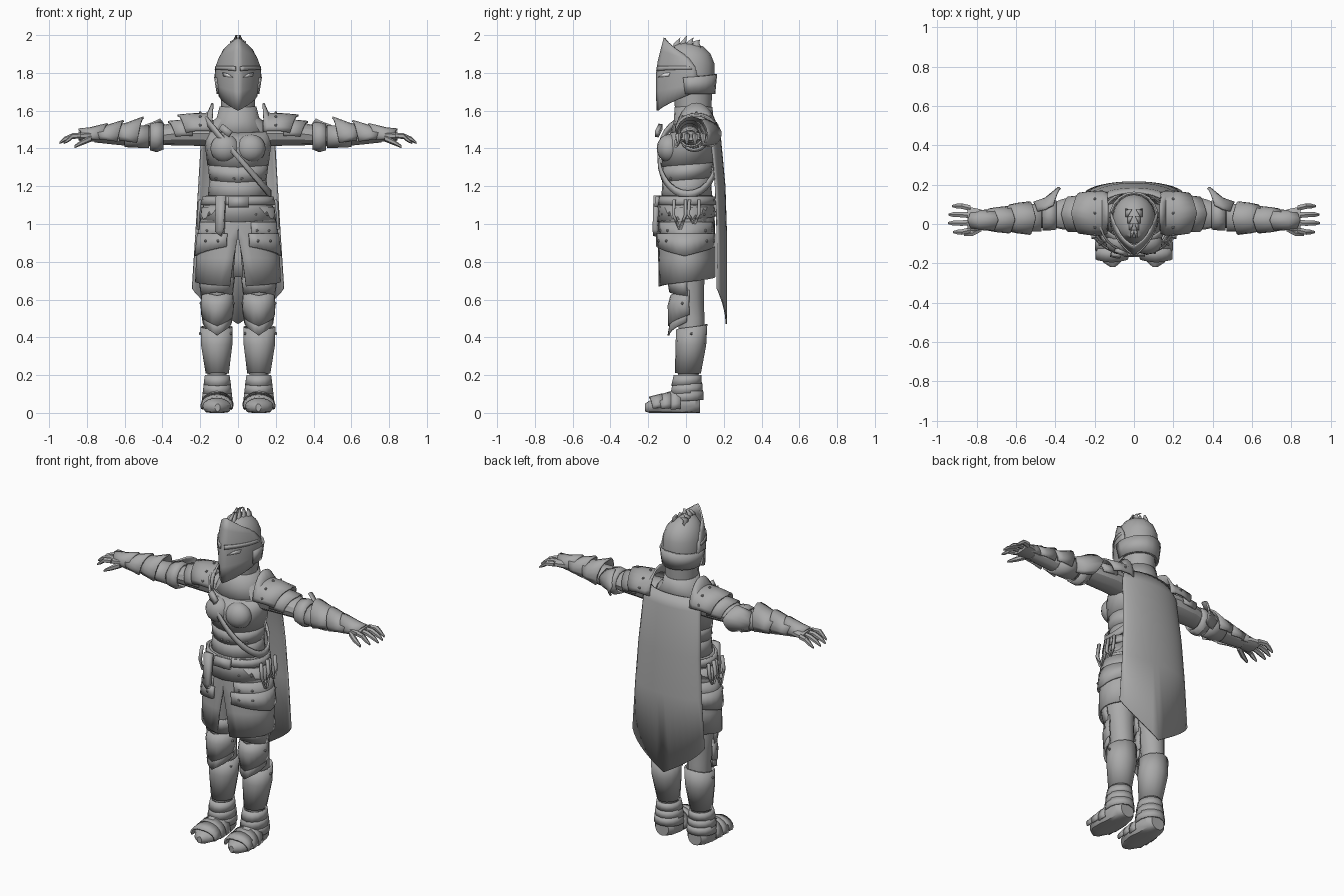
import bpy, bmesh, math
from mathutils import Vector

def material(name, c):
    m = bpy.data.materials.new(name)
    m.diffuse_color = (c[0], c[1], c[2], 1)
    return m

STEEL = material("grey steel", (0.4, 0.4, 0.4))
WHITE = material("eye white", (0.95, 0.95, 0.95))

def finish(name, bm, mirror=False, thick=0, mat=STEEL):
    bmesh.ops.recalc_face_normals(bm, faces=bm.faces)
    me = bpy.data.meshes.new(name)
    bm.to_mesh(me)
    bm.free()
    me.materials.append(mat)
    ob = bpy.data.objects.new(name, me)
    bpy.context.collection.objects.link(ob)
    if mirror:
        m = ob.modifiers.new("mirror", 'MIRROR')
        m.merge_threshold = 0.0005
    if thick:
        s = ob.modifiers.new("thickness", 'SOLIDIFY')
        s.thickness, s.offset = thick, 0
    return ob

def grid(name, fn, nu, nv, closed=False, cap=False, **kw):
    """Surface from fn(u, v): u runs 0..1 across, v is a row index."""
    bm = bmesh.new()
    cols = nu if closed else nu + 1
    rows = [[bm.verts.new(fn(i / nu, j)) for i in range(cols)] for j in range(nv)]
    for a, b in zip(rows, rows[1:]):
        for i in range(nu):
            k = (i + 1) % cols
            bm.faces.new((a[i], a[k], b[k], b[i]))
    if cap:
        bm.faces.new(rows[0])
        bm.faces.new(rows[-1])
    return finish(name, bm, **kw)

def ell(axis, row, deg):
    """Point on an elliptical section; angle 0 is front (z axis) or top (x, y axes)."""
    p, c1, c2, r1, r2 = row[:5]
    s, c = math.sin(math.radians(deg)), math.cos(math.radians(deg))
    if axis == 'z':
        return Vector((c1 + r1 * s, c2 - r2 * c, p))
    if axis == 'x':
        return Vector((p, c1 + r1 * s, c2 + r2 * c))
    return Vector((c1 + r1 * s, p, max(0, c2 + r2 * c)))

def solid(name, axis, rows, n=14, **kw):
    return grid(name, lambda u, j: ell(axis, rows[j], u * 360 - 180), n, len(rows),
                closed=True, cap=True, **kw)

def plate(name, axis, rows, arc, n=12, thick=0.01, **kw):
    """Curved plate; a sixth row value pulls the middle of that edge into a point."""
    def fn(u, j):
        r = rows[j]
        p = ell(axis, r, arc[0] + (arc[1] - arc[0]) * u)
        if len(r) > 5:
            p['xyz'.index(axis)] += r[5] * (1 - abs(2 * u - 1))
        return p
    full = arc[1] - arc[0] == 360
    return grid(name, fn, n, len(rows), closed=full, thick=thick, **kw)

def sheet(name, outline, depth, **kw):
    bm = bmesh.new()
    bm.faces.new([bm.verts.new(p) for p in outline])
    return finish(name, bm, thick=depth, **kw)

FULL = (-180, 180)

# ---- torso
solid("torso", 'z', [(1.08, 0, .005, .16, .13), (1.18, 0, 0, .142, .117), (1.25, 0, 0, .138, .115),
                     (1.32, 0, .01, .148, .125), (1.40, 0, .015, .16, .128), (1.47, 0, .03, .175, .115),
                     (1.53, 0, .04, .155, .09), (1.58, 0, .04, .09, .08)], 20)
bm = bmesh.new()
bmesh.ops.create_uvsphere(bm, u_segments=16, v_segments=10, radius=1)
for v in bm.verts:
    v.co = (v.co.x * .078 + .068, v.co.y * .065 - .09, v.co.z * .075 + 1.4)
finish("breastplate_cup", bm, mirror=True)
plate("chest_plate", 'z', [(1.33, 0, .01, .158, .137, -.03), (1.42, 0, .015, .17, .137),
                           (1.5, 0, .03, .175, .11, -.02)], FULL, 20)
plate("rib_plate", 'z', [(1.25, 0, .003, .146, .125, -.03), (1.33, 0, .01, .156, .133, -.03)], FULL, 20)
plate("waist_plate", 'z', [(1.15, 0, .003, .156, .13, -.03), (1.27, 0, .003, .144, .122, -.03)], FULL, 20)
plate("gorget", 'z', [(1.51, 0, .035, .15, .115, -.03), (1.56, 0, .04, .11, .1, -.02),
                      (1.62, 0, .04, .093, .095)], FULL, 16)

# ---- diagonal strap around the chest
def baldric(u, j):
    a = u * 2 * math.pi
    x = .172 * math.sin(a)
    return Vector((x, .01 - .155 * math.cos(a), 1.355 - 1.15 * x + (j - .5) * .04))
grid("shoulder_strap", baldric, 28, 2, closed=True, thick=.012)
sheet("strap_buckle", [(-.10, -.135, 1.5), (-.05, -.155, 1.46), (-.03, -.155, 1.49), (-.08, -.135, 1.53)], .02)

# ---- head and helmet
solid("neck", 'z', [(1.54, 0, .04, .088, .09), (1.72, 0, .035, .095, .105)], 14)
solid("helmet_dome", 'z', [(1.69, 0, .03, .103, .118), (1.78, 0, .025, .113, .125), (1.85, 0, .025, .108, .125),
                           (1.9, 0, .02, .092, .11), (1.94, 0, .01, .062, .08), (1.96, 0, 0, .02, .03)], 18)
plate("helmet_rear_band", 'z', [(1.69, 0, .035, .108, .115), (1.775, 0, .03, .122, .13, .02)], (70, 290), 12)

VISOR = [(1.60, 1.69, .10, -.15, .03), (1.70, 1.74, .108, -.155, .05), (1.79, 1.785, .119, -.155, .06),
         (1.86, 1.83, .115, -.145, .05), (1.92, 1.87, .1, -.13, .02), (1.985, 1.89, .085, -.113, 0)]
def visor(u, v):
    i = min(int(v), len(VISOR) - 2)
    f = v - i
    zc, zs, w, yf, yb = [a + (b - a) * f for a, b in zip(VISOR[i], VISOR[i + 1])]
    return Vector((w * math.sin(u * math.pi / 2), yf + (yb - yf) * u ** 1.25, zc + (zs - zc) * u))
grid("visor", visor, 8, len(VISOR), mirror=True, thick=.01)
off = Vector((.004, -.009, 0))
sheet("eye", [visor(u, v) + off for u, v in ((.13, 1.85), (.42, 1.92), (.45, 2.25), (.28, 2.12))],
      .004, mirror=True, mat=WHITE)
grid("brow_ridge", lambda u, j: visor(.05 + u * .9, 2.3 + .35 * j + u * .4) + off * .8, 8, 2, mirror=True, thick=.009)

# swept crest fins
for k in range(4):
    y, z, x = -.085 + k * .035, 1.9 + k * .004, .012 + .008 * k
    top = 2.0 - .012 * abs(k - 1)
    sheet("crest_fin", [(x, y, z - .02), (x, y + .02, z + .055), (x * .4, y + .055, top),
                        (x, y + .05, z + .05), (x, y + .07, z - .02)], .012, mirror=True)

# ---- cape
plate("cape", 'z', [(1.54, 0, .085, .17, .075), (1.47, 0, .105, .205, .075), (1.2, 0, .13, .222, .075),
                    (.95, 0, .14, .238, .073), (.66, 0, .14, .258, .073, -.19)], (110, 250), 14, .008)

# ---- hips, skirt and tassets
SKIRT = [(1.1, .178, .135, 0), (1.0, .198, .145, 0), (.92, .208, .146, 1), (.82, .217, .147, 6), (.69, .222, .147, 11)]
def skirt(u, j):
    z, rx, ry, a0 = SKIRT[j]
    p = ell('z', (z, 0, .004, rx, ry), a0 + (180 - a0) * u)
    if j == 4:
        p.z += .03 * u - .02 * (1 - u)
    return p
grid("skirt", skirt, 13, 5, mirror=True, thick=.01)
plate("hip_band", 'z', [(1.15, 0, .003, .165, .135), (1.04, 0, .003, .197, .151, -.03)], FULL, 20)
tiers = [(1.09, 1.0, .186, .203), (1.01, .935, .2, .214), (.95, .88, .21, .224)]
for k, (z1, z0, ra, rb) in enumerate(tiers):
    plate("tasset", 'z', [(z1, 0, .003, ra, ra - .05), (z0, 0, .003, rb, rb - .064, -.05)],
          (24 - k * 4, 156), 12, .014, mirror=True)
plate("belt", 'z', [(1.10, 0, .003, .19, .147), (1.145, 0, .003, .181, .143)], FULL, 20, .014)
sheet("belt_buckle", [(-.05, -.158, 1.09), (.055, -.158, 1.09), (.055, -.15, 1.145), (-.05, -.15, 1.145)], .02)
sheet("scabbard", [(-.115, -.15, 1.15), (-.065, -.16, 1.15), (-.075, -.165, .97), (-.09, -.162, .935),
                   (-.12, -.155, .96)], .025)
# hanging strap loops on the hip
for y0, y1, zb in ((-.07, -.01, .97), (.01, .06, 1.0)):
    pts = [(y0, 1.13), (y0 - .005, 1.05), ((y0 + y1) / 2, zb), (y1, 1.05), (y1, 1.13)]
    grid("hip_strap", lambda u, j: Vector((.2 + .012 * math.sin(u * math.pi), pts[round(u * 4)][0] + j * .016,
         pts[round(u * 4)][1])), 4, 2, thick=.014, mirror=True)

# ---- arms
solid("arm", 'x', [(.13, .045, 1.48, .08, .07), (.22, .052, 1.48, .085, .066), (.36, .05, 1.475, .078, .058),
                   (.42, .045, 1.467, .06, .05), (.5, .035, 1.462, .06, .05), (.62, .025, 1.462, .053, .045),
                   (.76, .02, 1.465, .043, .033)], 12, mirror=True)
plate("pauldron", 'x', [(.135, .055, 1.5, .10, .14), (.16, .055, 1.5, .11, .085), (.22, .055, 1.5, .108, .083),
                        (.275, .055, 1.49, .1, .085, .045)], (-95, 95), 12, mirror=True)
plate("upper_arm_plate", 'x', [(.24, .053, 1.48, .092, .073), (.33, .05, 1.475, .085, .066, .04)],
      (-100, 100), 12, mirror=True)
plate("elbow_band", 'x', [(.395, .045, 1.465, .07, .065), (.43, .045, 1.46, .075, .075), (.465, .04, 1.46, .07, .065)],
      FULL, 14, mirror=True)
plate("elbow_wing", 'x', [(.41, .05, 1.475, .135, .085, -.035), (.45, .045, 1.47, .085, .07),
                          (.49, .04, 1.465, .07, .06, .02)], (20, 140), 8, mirror=True)
for x, r, cy in ((.535, .095, .03), (.64, .077, .022), (.725, .06, .02)):
    plate("forearm_plate", 'x', [(x, cy, 1.47, r * .85, r, -.035), (x + .06, cy, 1.467, r * .76, r * .66),
                                 (x + .09, cy, 1.465, r * .68, r * .6, .03)], (-115, 115), 10, mirror=True)
plate("wrist_cuff", 'x', [(.47, .035, 1.462, .068, .056), (.6, .025, 1.462, .06, .05)], FULL, 12, mirror=True)

# ---- hands
solid("palm", 'x', [(.74, .02, 1.465, .042, .03), (.79, .022, 1.468, .058, .03), (.845, .025, 1.465, .066, .024)],
      10, mirror=True)
for y, tip in ((.08, .925), (.044, .943), (.008, .945), (-.03, .92)):
    dy = (y - .025) * .2
    solid("finger", 'x', [(.83, y, 1.468, .017, .016), (.875, y + dy, 1.466, .016, .015),
                          (tip - .025, y + dy, 1.448, .014, .013), (tip, y + dy, 1.43, .006, .006)], 6, mirror=True)
solid("thumb", 'x', [(.775, -.02, 1.455, .02, .018), (.82, -.045, 1.435, .018, .016),
                     (.865, -.055, 1.41, .008, .008)], 6, mirror=True)

# ---- legs
solid("leg", 'z', [(.96, .1, .005, .095, .11), (.72, .113, .008, .088, .09), (.6, .11, .018, .074, .076),
                   (.5, .11, .03, .066, .068), (.4, .112, .028, .07, .07), (.2, .11, .012, .05, .055),
                   (.08, .11, .015, .05, .055)], 12, mirror=True)
plate("thigh_plate", 'z', [(.72, .113, .003, .092, .1), (.62, .112, .008, .08, .092, .02)], (-90, 90), 10, mirror=True)
plate("knee_plate", 'z', [(.65, .11, .01, .078, .088, -.03), (.57, .11, .008, .084, .1),
                          (.52, .11, .01, .08, .1, -.06)], (-95, 95), 10, mirror=True)
plate("knee_point", 'z', [(.54, .11, .015, .078, .092, -.04), (.48, .11, .012, .074, .105, -.07)],
      (-85, 85), 10, mirror=True)
plate("greave", 'z', [(.47, .113, .03, .082, .078, -.03), (.36, .113, .026, .08, .076),
                      (.21, .11, .01, .058, .064)], FULL, 14, mirror=True)
for z in (.2, .155, .115):
    r = .062 + (.2 - z) * .12
    plate("ankle_band", 'z', [(z, .11, .008, r, r + .006), (z - .045, .11, .003, r + .007, r + .014, -.012)],
          FULL, 14, mirror=True)

# ---- feet
FOOT = [(.075, .11, .045, .045, .045), (.05, .11, .05, .066, .065), (-.02, .11, .05, .074, .075),
        (-.09, .11, .04, .08, .055), (-.15, .115, .033, .072, .043), (-.195, .112, .03, .045, .034),
        (-.218, .108, .028, .014, .02)]
solid("boot", 'y', FOOT, 14, mirror=True)
for y, w, h in ((-.03, .08, .08), (-.08, .085, .066), (-.125, .083, .056)):
    plate("foot_lame", 'y', [(y, .11, .043, w - .003, h), (y - .05, .113, .035, w - .004, h - .01, -.02)],
          (-105, 105), 10, mirror=True)

# ---- rivets on the plates
bm = bmesh.new()
spots = [ell('x', (.2, .055, 1.5, .114, .09), a) for a in (-75, -40, 0, 40, 75)]
spots += [ell('z', (z, 0, .003, r, r - .058), a) for z, r in ((1.05, .202), (.965, .215), (.91, .226))
          for a in (28, 50, 130, 150)]
spots += [ell('z', (.58, .11, .008, .09, .105), a) for a in (-75, 75)]
spots += [ell('z', (.42, .113, .028, .088, .084), a) for a in (-60, 90)]
spots += [ell('z', (1.24, 0, .003, .152, .13), a) for a in (8, 50)]
for p in spots:
    g = bmesh.ops.create_icosphere(bm, subdivisions=1, radius=.008)
    bmesh.ops.translate(bm, verts=g['verts'], vec=p)
finish("rivets", bm, mirror=True)

# ---- smooth shading with sharp plate edges
bpy.ops.object.select_all(action='SELECT')
bpy.context.view_layer.objects.active = bpy.context.scene.objects[0]
bpy.ops.object.shade_smooth_by_angle(angle=math.radians(32))
